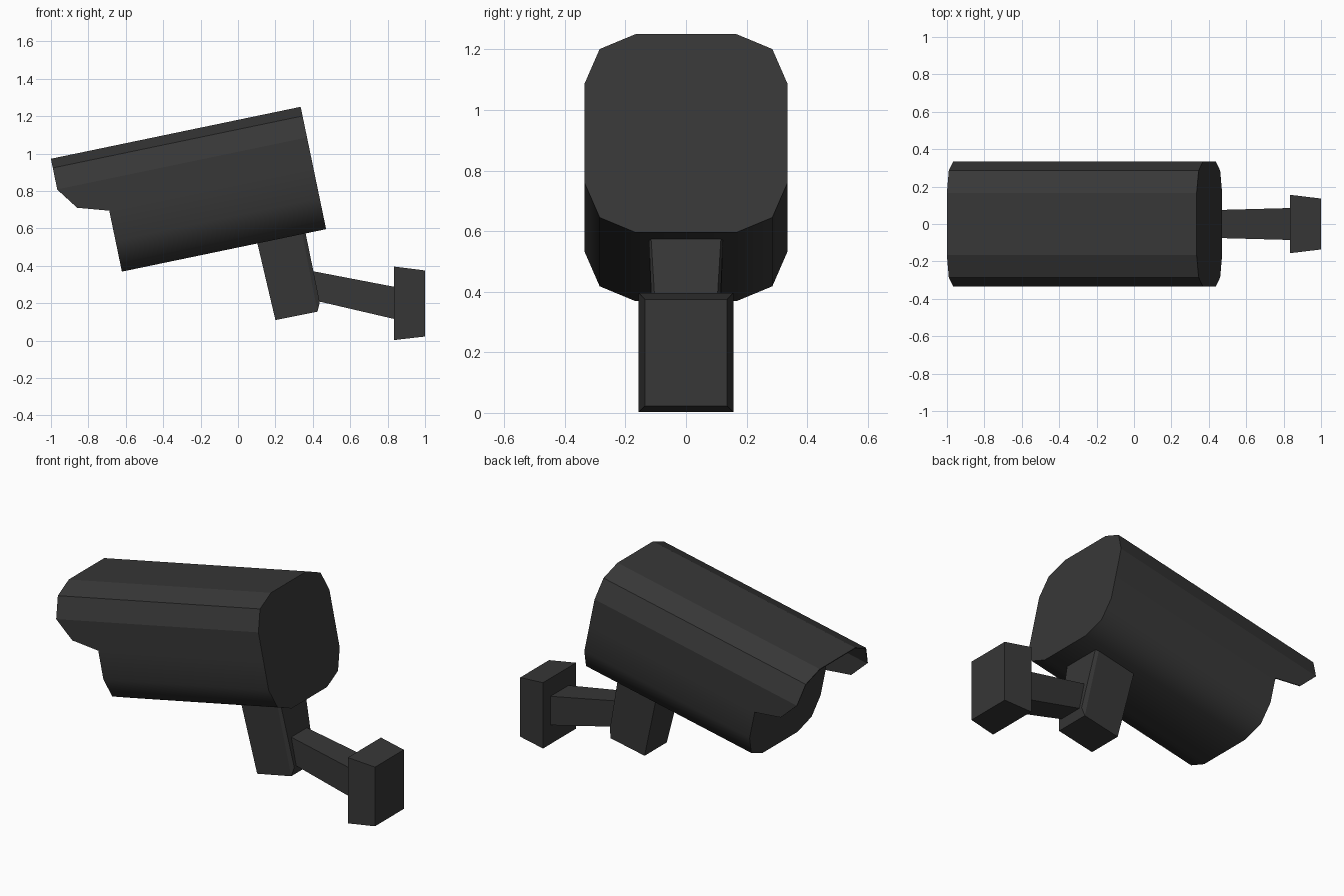
import bpy, bmesh, math
from mathutils import Vector

if "Cube" in bpy.data.objects:
    bpy.data.objects.remove(bpy.data.objects["Cube"])

mat = bpy.data.materials.new("charcoal")
mat.diffuse_color = (0.038, 0.038, 0.038, 1)
mat.use_nodes = True
mat.node_tree.nodes["Principled BSDF"].inputs["Base Color"].default_value = mat.diffuse_color

TILT = math.radians(11.75)
TOP_BACK = Vector((0.335, 0, 1.25))


def tilted(u, y, w):
    """Point in housing space: u along the axis, w down from the top line."""
    c, s = math.cos(TILT), math.sin(TILT)
    return TOP_BACK + Vector((u * c - w * s, y, u * s + w * c))


def finish(name, bm):
    bmesh.ops.recalc_face_normals(bm, faces=bm.faces)
    me = bpy.data.meshes.new(name)
    bm.to_mesh(me)
    bm.free()
    me.materials.append(mat)
    ob = bpy.data.objects.new(name, me)
    bpy.context.collection.objects.link(ob)
    return ob


def loft(name, rings, caps=True, closed=True, smooth=lambda i: False):
    bm = bmesh.new()
    vs = [[bm.verts.new(p) for p in r] for r in rings]
    n = len(rings[0])
    for a, b in zip(vs, vs[1:]):
        for i in range(n if closed else n - 1):
            j = (i + 1) % n
            f = bm.faces.new((a[i], a[j], b[j], b[i]))
            f.smooth = smooth(i)
    if caps:
        bm.faces.new(vs[0])
        bm.faces.new(vs[-1])
    return finish(name, bm)


def rect_loft(name, sections):
    """Each section: bottom (x, z, half width), top (x, z, half width)."""
    rings = []
    for (xb, zb, hb), (xt, zt, ht) in sections:
        rings.append([(xb, -hb, zb), (xb, hb, zb), (xt, ht, zt), (xt, -ht, zt)])
    return loft(name, rings)


# Housing: rounded twelve-sided tube
FRONT, MID = -1.115, -0.334
upper = [(0.335, MID), (0.335, -0.167), (0.285, -0.05), (0.167, 0)]
lower = [(0.167, -0.668), (0.285, -0.618), (0.335, -0.501)]
half = lower + upper
profile = half + [(-y, w) for y, w in reversed(half)]
low_sides = {0, 1, 2, 10, 11, 12, 13}
loft("camera_housing", [[tilted(u, y, w) for y, w in profile] for u in (FRONT, 0)],
     smooth=lambda i: i in low_sides)

# Sun hood: thin sheet carrying the upper half forward, with cut-back sides
side = [(0.335, MID, FRONT - 0.004), (0.335, -0.285, -1.28), (0.335, -0.167, -1.364),
        (0.285, -0.05, -1.364), (0.167, 0, -1.364)]
edge = side + [(-y, w, u) for y, w, u in reversed(side)]
hood = loft("sun_hood", [[tilted(FRONT, y, w) for y, w, u in edge],
                         [tilted(u, y, w) for y, w, u in edge]], caps=False, closed=False)
# make the sheet face outwards, then thicken inwards
me = hood.data
top = max(me.polygons, key=lambda p: p.center.z)
if top.normal.z < 0:
    me.flip_normals()
sol = hood.modifiers.new("thickness", 'SOLIDIFY')
sol.thickness = 0.006
sol.offset = -1

# Tapered post under the housing, with a bevelled rear
rect_loft("support_post", [((0.20, 0.11, 0.105), (0.085, 0.60, 0.125)),
                           ((0.425, 0.155, 0.105), (0.33, 0.64, 0.125)),
                           ((0.437, 0.205, 0.093), (0.348, 0.64, 0.119))])

# Arm from post to wall
rect_loft("wall_arm", [((0.40, 0.217, 0.073), (0.38, 0.375, 0.073)),
                       ((0.86, 0.11, 0.086), (0.86, 0.283, 0.086))])

# Wall plate
rect_loft("wall_plate", [((0.835, 0.003, 0.156), (0.835, 0.396, 0.156)),
                         ((1.0, 0.022, 0.136), (1.0, 0.375, 0.136))])
